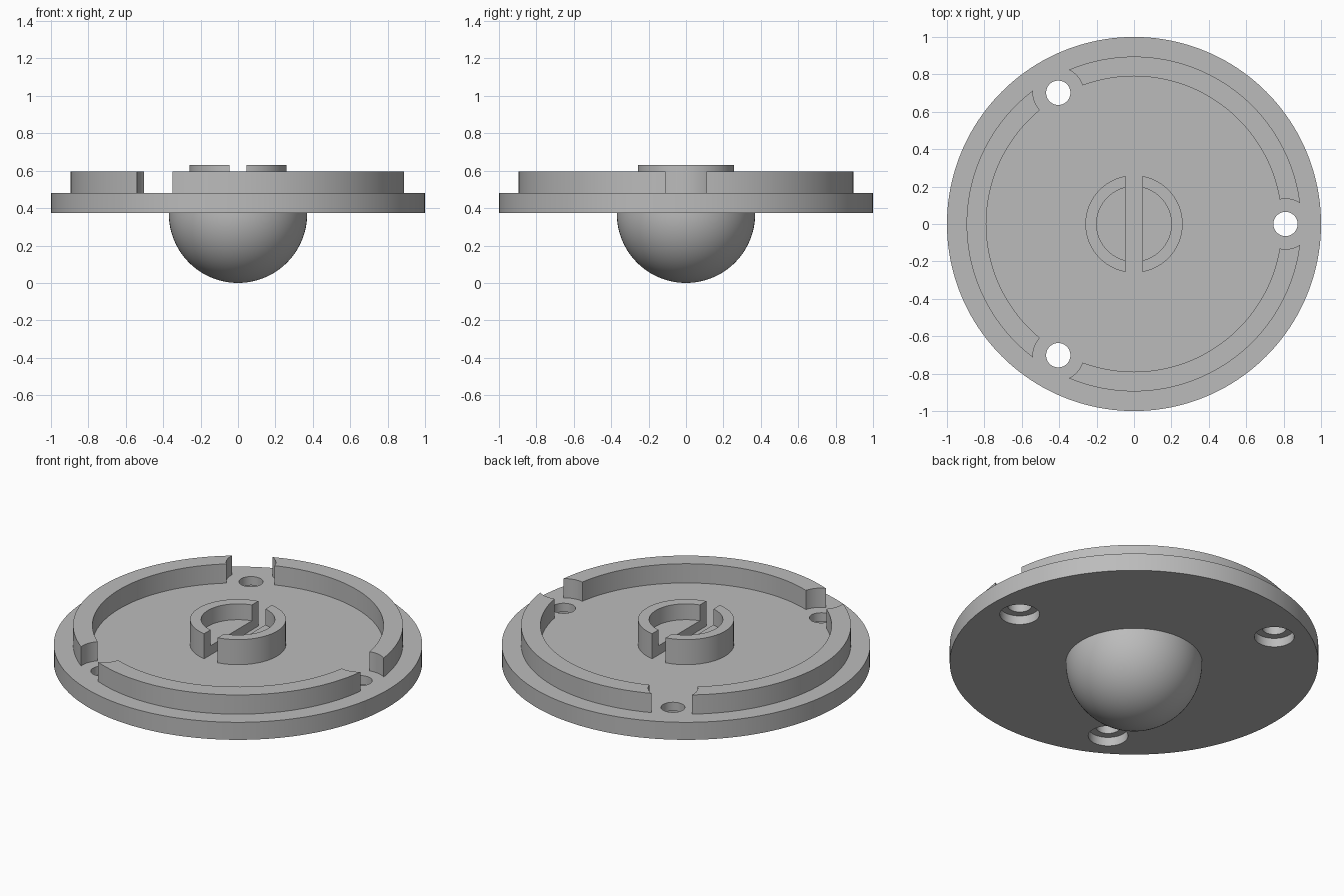
import bpy, bmesh, math

cube = bpy.data.objects.get("Cube")
if cube:
    bpy.data.objects.remove(cube, do_unlink=True)

grey = bpy.data.materials.new("plain grey")
grey.use_nodes = True
COLOUR = (0.5, 0.5, 0.5, 1)
grey.diffuse_color = COLOUR
grey.node_tree.nodes["Principled BSDF"].inputs["Base Color"].default_value = COLOUR

BOTTOM, TOP = 0.375, 0.48    # plate faces
SINK = TOP - 0.005           # raised parts are seated slightly into the plate
HOLE_CENTRES = [(0.81 * math.cos(a), 0.81 * math.sin(a))
                for a in (math.radians(120 * i) for i in range(3))]


def finish(name, bm):
    bmesh.ops.remove_doubles(bm, verts=bm.verts, dist=1e-5)
    bmesh.ops.recalc_face_normals(bm, faces=bm.faces)
    mesh = bpy.data.meshes.new(name)
    bm.to_mesh(mesh)
    bm.free()
    mesh.materials.append(grey)
    obj = bpy.data.objects.new(name, mesh)
    bpy.context.collection.objects.link(obj)
    return obj


def lathe(name, profile, closed=False, steps=128, centre=(0, 0)):
    """Spin a radius/height profile around a vertical axis."""
    bm = bmesh.new()
    verts = [bm.verts.new((r, 0, z)) for r, z in profile]
    edges = [bm.edges.new(pair) for pair in zip(verts, verts[1:])]
    if closed:
        edges.append(bm.edges.new((verts[-1], verts[0])))
    bmesh.ops.spin(bm, geom=verts + edges, cent=(0, 0, 0), axis=(0, 0, 1),
                   angle=math.tau, steps=steps, use_merge=True)
    bmesh.ops.translate(bm, verts=bm.verts, vec=(*centre, 0))
    return finish(name, bm)


def cylinder(name, radius, z0, z1, centre=(0, 0), steps=48):
    return lathe(name, [(0, z0), (radius, z0), (radius, z1), (0, z1)],
                 steps=steps, centre=centre)


def cut(obj, cutter):
    mod = obj.modifiers.new("cut", 'BOOLEAN')
    mod.operation, mod.solver, mod.object = 'DIFFERENCE', 'EXACT', cutter
    bpy.context.view_layer.objects.active = obj
    bpy.ops.object.modifier_apply(modifier=mod.name)
    bpy.data.objects.remove(cutter, do_unlink=True)


# Round base plate and raised rim
plate = cylinder("base_plate", 1, BOTTOM, TOP, steps=160)
rim = lathe("rim", [(0.79, SINK), (0.895, SINK), (0.895, 0.595), (0.79, 0.595)],
            closed=True, steps=160)

# Counterbored screw holes, with a round gap in the rim at each one
for centre in HOLE_CENTRES:
    bore = [(0, 0.3), (0.108, 0.3), (0.108, 0.428), (0.065, 0.428),
            (0.065, 0.55), (0, 0.55)]
    cut(plate, lathe("hole_cutter", bore, steps=48, centre=centre))
    cut(rim, cylinder("gap_cutter", 0.135, 0.4, 0.7, centre))

# Central hub with a shallow recess, split by a straight slot
hub = lathe("hub", [(0, SINK), (0.26, SINK), (0.26, 0.63), (0.2, 0.63),
                    (0.2, 0.535), (0, 0.535)], steps=96)
bm = bmesh.new()
bmesh.ops.create_cube(bm, size=1)
bmesh.ops.scale(bm, verts=bm.verts, vec=(0.09, 0.8, 0.4))
bmesh.ops.translate(bm, verts=bm.verts, vec=(0, 0, 0.55))
cut(hub, finish("slot_cutter", bm))

# Half-ball under the plate
R = 0.37
arc = [(R * math.sin(t), R - R * math.cos(t))
       for t in (math.pi / 2 * i / 32 for i in range(33))]
dome = lathe("dome", arc + [(R, BOTTOM + 0.005), (0, BOTTOM + 0.005)], steps=96)

bpy.ops.object.select_all(action='DESELECT')
for obj in (plate, rim, hub, dome):
    obj.select_set(True)
bpy.context.view_layer.objects.active = plate
bpy.ops.object.shade_smooth_by_angle(angle=math.radians(30))
